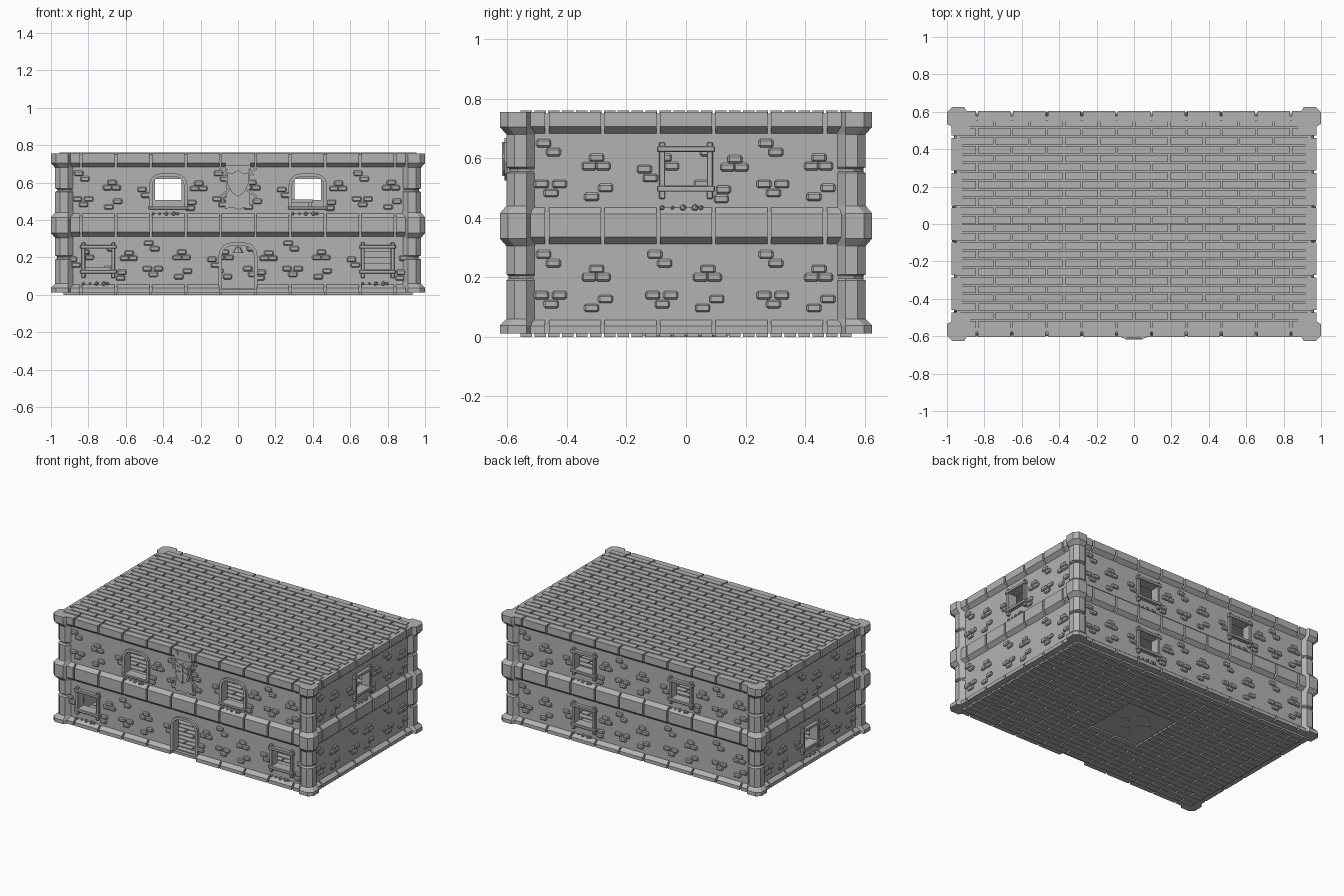
import bpy, bmesh, math
from mathutils import Matrix, Vector

cube = bpy.data.objects.get("Cube")
if cube:
    bpy.data.objects.remove(cube, do_unlink=True)

stone = bpy.data.materials.new("grey stone")
stone.use_nodes = True
COLOUR = (0.45, 0.45, 0.45, 1)
stone.diffuse_color = COLOUR
stone.node_tree.nodes["Principled BSDF"].inputs["Base Color"].default_value = COLOUR

TILE = 0.3733          # wall module, also the storey height
BRICK = TILE / 2       # length of paving and band stones
ROW = TILE / 8         # depth of a paving row
DEPTH = [0.578, 0.95, 0.578, 0.95]      # wall planes: front, right, back, left
TILES = [5, 3, 5, 3]
TURN = [Matrix.Rotation(i * math.pi / 2, 4, "Z") for i in range(4)]


def finish(name, bm, bevel=0):
    bmesh.ops.recalc_face_normals(bm, faces=bm.faces)
    mesh = bpy.data.meshes.new(name)
    bm.to_mesh(mesh)
    bm.free()
    mesh.materials.append(stone)
    ob = bpy.data.objects.new(name, mesh)
    bpy.context.scene.collection.objects.link(ob)
    if bevel:
        mod = ob.modifiers.new("Bevel", "BEVEL")
        mod.width, mod.segments = bevel, 1
    return ob


def box(bm, lo, hi, m=Matrix()):
    lo, hi = Vector(lo), Vector(hi)
    size = Matrix.Diagonal((*(hi - lo), 1))
    bmesh.ops.create_cube(bm, size=1, matrix=m @ Matrix.Translation((lo + hi) / 2) @ size)


def loft(bm, rings, m=Matrix(), caps=True):
    rows = [[bm.verts.new(m @ Vector(p)) for p in r] for r in rings]
    n = len(rows[0])
    for a, b in zip(rows, rows[1:]):
        for i in range(n):
            bm.faces.new((a[i], a[(i + 1) % n], b[(i + 1) % n], b[i]))
    if caps:
        bm.faces.new(rows[0])
        bm.faces.new(rows[-1])


def plate(bm, pts, d0, d1, m=Matrix()):
    """Outline in wall coordinates, extruded from depth d0 out to d1."""
    loft(bm, [[(u, -d, z) for u, z in pts] for d in (d0, d1)], m)


def arch(u, w, z0, z1, r):
    pts = [(u + w, z0)]
    for side, start in ((1, 0), (-1, 90)):
        for k in range(5):
            a = math.radians(start + k * 22.5)
            pts.append((u + side * (w - r) + r * math.cos(a), z1 - r + r * math.sin(a)))
    return pts + [(u - w, z0)]


# Openings: wall, position, storey, kind
OPENINGS = [(0, -2 * TILE, 0, "square"), (0, 2 * TILE, 0, "square"), (0, 0, 0, "door"),
            (0, -TILE, 1, "arch"), (0, TILE, 1, "arch"), (1, 0, 1, "square"),
            (2, -TILE, 0, "square"), (2, -TILE, 1, "square"), (2, TILE, 1, "square"),
            (3, 0, 0, "square")]


def outline(u, s, kind, grow=0):
    z = s * TILE
    if kind == "square":
        return [(u - .07, z + .134), (u + .07, z + .134), (u + .07, z + .247), (u - .07, z + .247)]
    if kind == "arch":
        return arch(u, .084 + grow, z + .1, z + .258 + grow, .045 + grow)
    return arch(u, .085 + grow, .03, .262 + grow, .05 + grow)


# Hollow walls: cut two rooms, then the openings
bm = bmesh.new()
box(bm, (-.95, -.578, .012), (.95, .578, .75))
walls = finish("walls", bm)
rooms, holes = bmesh.new(), bmesh.new()
for z0, z1 in ((.03, .345), (.39, .7)):
    box(rooms, (-.9, -.53, z0), (.9, .53, z1))
for w, u, s, kind in OPENINGS:
    plate(holes, outline(u, s, kind), DEPTH[w] - .1, DEPTH[w] + .1, TURN[w])
bpy.context.view_layer.objects.active = walls
for name, cut in (("room_cutter", rooms), ("opening_cutter", holes)):
    cutter = finish(name, cut)
    cutter.hide_render = True
    mod = walls.modifiers.new("Cut", "BOOLEAN")
    mod.operation, mod.solver, mod.object = "DIFFERENCE", "EXACT", cutter
    bpy.ops.object.modifier_apply(modifier=mod.name)
    bpy.data.objects.remove(cutter, do_unlink=True)

# Window and door surrounds with loose pebbles below the windows
bars, frames, pebbles = bmesh.new(), bmesh.new(), bmesh.new()
for w, u, s, kind in OPENINGS:
    d, z, m = DEPTH[w], s * TILE, TURN[w]
    if kind == "square":
        for side in (-.08, .08):
            box(bars, (u + side - .01, -d - .018, z + .09), (u + side + .01, -d + .03, z + .28), m)
        for h in (.124, .257):
            box(bars, (u - .097, -d - .024, z + h - .01), (u + .097, -d + .03, z + h + .01), m)
    else:
        inner, outer = outline(u, s, kind), outline(u, s, kind, .018)
        rings = [[(p, -e, q) for p, q in o] for o, e in
                 ((inner, d - .03), (inner, d + .016), (outer, d + .016), (outer, d - .03))]
        rows = [[frames.verts.new(m @ Vector(p)) for p in r] for r in rings]
        for a, b in zip(rows, rows[1:] + rows[:1]):
            for i in range(len(a) - 1):
                frames.faces.new((a[i], a[i + 1], b[i + 1], b[i]))
        for i in (0, -1):
            frames.faces.new([r[i] for r in rows])
        if kind == "arch":
            box(bars, (u - .105, -d - .022, z + .083), (u + .105, -d + .03, z + .1), m)
    if kind != "door":
        for x, r in ((-.08, .009), (-.045, .007), (-.01, .012), (.03, .013), (.05, .009)):
            bmesh.ops.create_icosphere(pebbles, subdivisions=1, radius=r, matrix=m @
                                       Matrix.Translation((u + x, -d - .008, z + .06)))
finish("window_bars", bars, .003)
finish("arched_frames", frames)
finish("pebbles", pebbles)

# Raised wall bricks: one pattern per plain module, another around openings
PLAIN = [(.082, .277), (.115, .247), (.26, .228), (.235, .2), (.282, .2),
         (.075, .14), (.135, .14), (.107, .11), (.29, .127), (.243, .097)]
AROUND = [(.047, .19), (.067, .16), (.351, .223), (.327, .196), (.372, .196),
          (.312, .121), (.305, .09)]
bm = bmesh.new()
for w in range(4):
    for i in range(TILES[w]):
        mid = (i - (TILES[w] - 1) / 2) * TILE
        for s in range(2):
            here = [o for o in OPENINGS if o[0] == w and abs(o[1] - mid) < .01 and o[2] == s]
            for x, z in AROUND if here else PLAIN:
                u, z = mid - TILE / 2 + x, z + s * TILE
                if abs(u) > DEPTH[3 - w if w % 2 == 0 else 0] - .05:
                    continue
                d = DEPTH[w]
                box(bm, (u - .025, -d - .012, z - .014), (u + .025, -d + .01, z + .014), TURN[w])
                if w != 0:
                    box(bm, (u - .025, -d + .04, z - .014), (u + .025, -d + .056, z + .014), TURN[w])
finish("wall_bricks", bm, .006)

# Stone bands around the base, the upper floor and the roof edge
BANDS = [[(-.01, .012), (.026, .012), (.026, .036), (0, .056), (-.01, .056)],
         [(-.01, .312), (0, .312), (.026, .335), (.026, .413), (0, .435), (-.01, .435)],
         [(-.03, .683), (0, .683), (.026, .706), (.026, .755), (-.03, .755)]]
bm = bmesh.new()
for w in range(4):
    limit = (.9, .53)[w % 2]
    for k in range(-5, 6):
        a, b = max((k - .5) * BRICK + .006, -limit), min((k + .5) * BRICK - .006, limit)
        for j, prof in enumerate(BANDS):
            if b - a < .02 or (w == 0 and j == 0 and k == 0):
                continue
            loft(bm, [[(u, -DEPTH[w] - d, z) for d, z in prof] for u in (a, b)], TURN[w])
finish("stone_bands", bm)

# Corner columns flaring at each band, with joints between the blocks
STEPS = [(.012, .022), (.038, .022), (.06, 0), (.19, 0), (.196, -.012), (.204, -.012), (.21, 0),
         (.305, 0), (.33, .022), (.415, .022), (.44, 0), (.55, 0), (.556, -.012), (.564, -.012),
         (.57, 0), (.68, 0), (.705, .022), (.755, .022)]
bm = bmesh.new()
for sx in (-1, 1):
    for sy in (-1, 1):
        rings = []
        for z, g in STEPS:
            x, y = .978 + g, .603 + g
            plan = [(x, y - .027), (x - .027, y), (.908, y), (.878, .575), (.878, .505),
                    (.947, .505), (x, .535)]
            rings.append([(sx * p, sy * q, z) for p, q in plan])
        loft(bm, rings)
finish("corner_columns", bm)


# Paved surfaces: rows of bricks with staggered joints
def paving(name, z0, z1, overhang=0, emblem=False):
    bm = bmesh.new()
    for r in range(24):
        y = (r - 12) * ROW
        odd = r % 2 == 0
        edge = 5 * BRICK + (overhang if odd else 0)
        for k in range(11 if odd else 10):
            a = (k - 5 - (.5 if odd else 0)) * BRICK
            a, b = max(a + .005, -edge), min(a + BRICK - .005, edge)
            if emblem and abs(y + ROW / 2) < BRICK:
                if a < -BRICK < b:
                    b = -BRICK - .004
                elif a < BRICK < b:
                    a = BRICK + .004
                elif abs(a + b) / 2 < BRICK:
                    continue
            box(bm, (a, y + .004, z0), (b, y + ROW - .004, z1))
    if emblem:
        e = BRICK - .004
        box(bm, (-e, -e, z0 + .004), (e, e, z1))
        for i in range(4):
            m = TURN[i] @ Matrix.Translation((.09, 0, 0)) @ Matrix.Rotation(math.pi / 4, 4, "Z")
            box(bm, (-.035, -.035, z0), (.035, .035, z1), m)
    finish(name, bm)


paving("roof_paving", .74, .76, .02)
paving("upper_floor", .38, .398)
paving("lower_floor", .022, .036)
paving("underside", 0, .014, 0, True)

# Hanging banner with shield and crossed swords
bm = bmesh.new()
plate(bm, [(-.07, .46), (-.03, .468), (0, .455), (.035, .468), (.065, .46), (.06, .55), (.07, .71),
           (-.07, .71), (-.06, .55)], .57, .592)
box(bm, (-.068, -.609, .69), (.068, -.57, .752))
for x in (-.045, .045):
    box(bm, (x - .008, -.613, .72), (x + .008, -.6, .745))
finish("banner", bm)
SHIELD = [(0, .525), (.035, .55), (.055, .59), (.058, .655), (.03, .648), (0, .668)]
SHIELD += [(-x, z) for x, z in SHIELD[:0:-1] if x > 0]
bm = bmesh.new()
plate(bm, SHIELD, .585, .61)
plate(bm, [(x * .8, .6 + (z - .6) * .8) for x, z in SHIELD], .6, .613)
box(bm, (-.006, -.618, .54), (.006, -.6, .655))
box(bm, (-.045, -.618, .6), (.045, -.6, .612))
finish("shield", bm)
bm = bmesh.new()
for side in (-1, 1):
    m = Matrix.Translation((0, -.596, .6)) @ Matrix.Rotation(side * math.radians(52), 4, "Y")
    box(bm, (-.006, -.005, -.125), (.006, .005, .125), m)
    box(bm, (-.022, -.006, .085), (.022, .006, .094), m)
finish("crossed_swords", bm)

# Furnishings: stairs, tables and a hanging lamp
bm = bmesh.new()
for i in range(8):
    box(bm, (.62, -.1 + i * .06, .03), (.88, .5, .07 + i * .033))
finish("stairs", bm)
bm = bmesh.new()
for x, z in ((-.75, .03), (.33, .39)):
    box(bm, (x - .07, -.1, z + .1), (x + .07, .1, z + .12))
    for lx in (-.055, .055):
        for ly in (-.08, .08):
            box(bm, (x + lx - .01, ly - .01, z), (x + lx + .01, ly + .01, z + .1))
finish("tables", bm)
bm = bmesh.new()
box(bm, (-.004, -.004, .25), (.004, .004, .35))
bmesh.ops.create_cone(bm, cap_ends=True, segments=8, radius1=.03, radius2=.012, depth=.03,
                      matrix=Matrix.Translation((0, 0, .24)))
finish("hanging_lamp", bm)
